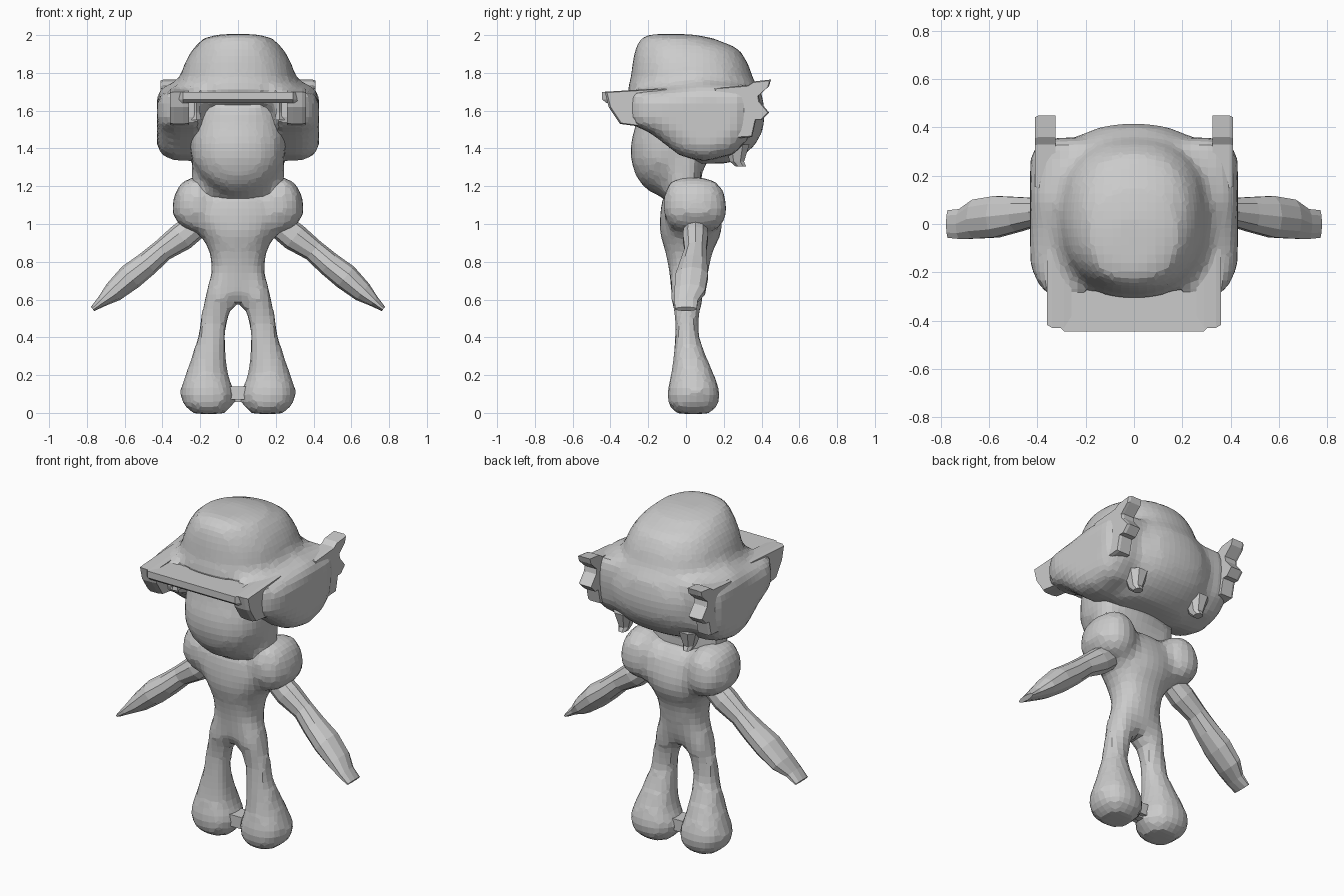
import bpy, bmesh, math
from mathutils import Vector

cube = bpy.data.objects.get("Cube")
if cube:
    bpy.data.objects.remove(cube, do_unlink=True)

grey = bpy.data.materials.new("plain grey")
grey.use_nodes = True
GREY = (0.6, 0.6, 0.6, 1)
grey.diffuse_color = GREY
grey.node_tree.nodes["Principled BSDF"].inputs["Base Color"].default_value = GREY


def loft(bm, rings):
    """Skin a list of closed rings and cap both ends."""
    loops = [[bm.verts.new(p) for p in ring] for ring in rings]
    n = len(loops[0])
    for a, b in zip(loops, loops[1:]):
        for i in range(n):
            bm.faces.new((a[i], a[(i + 1) % n], b[(i + 1) % n], b[i]))
    bm.faces.new(loops[0])
    bm.faces.new(loops[-1])


def oval(n, power=2.0):
    """Unit superellipse points."""
    pts = []
    for i in range(n):
        a = math.tau * (i + 0.5) / n
        c, s = math.cos(a), math.sin(a)
        pts.append((math.copysign(abs(c) ** (2 / power), c),
                    math.copysign(abs(s) ** (2 / power), s)))
    return pts


def stack(bm, rows, side=1, n=20, power=2.3):
    """Upright loft; each row is z, x from, x to, y from, y to."""
    loft(bm, [[(side * ((x0 + x1) / 2 + u * (x1 - x0) / 2),
                (y0 + y1) / 2 + v * (y1 - y0) / 2, z) for u, v in oval(n, power)]
              for z, x0, x1, y0, y1 in rows])


def centred(bm, rows, **kw):
    """Symmetric stack; each row is z, half width, y from, y to."""
    stack(bm, [(z, -w, w, y0, y1) for z, w, y0, y1 in rows], **kw)


def slab(bm, profile, layers, side=1, pivot=(0, 0)):
    """Side profile (y, z) lofted across x; layers are x, scale about pivot."""
    py, pz = pivot
    loft(bm, [[(side * x, py + (y - py) * k, pz + (z - pz) * k) for y, z in profile]
              for x, k in layers])


def finish(bm, name, voxel=0, mirrored=False):
    bmesh.ops.recalc_face_normals(bm, faces=bm.faces)
    mesh = bpy.data.meshes.new(name)
    bm.to_mesh(mesh)
    bm.free()
    mesh.materials.append(grey)
    ob = bpy.data.objects.new(name, mesh)
    bpy.context.collection.objects.link(ob)
    if mirrored:
        ob.modifiers.new("mirror", 'MIRROR').use_mirror_merge = False
    if voxel:
        fuse = ob.modifiers.new("fuse", 'REMESH')
        fuse.mode = 'VOXEL'
        fuse.voxel_size = voxel
        soft = ob.modifiers.new("soften", 'SMOOTH')
        soft.factor, soft.iterations = 0.5, 2
    return ob


# Torso, shoulders, legs and feet fused into one body
bm = bmesh.new()
centred(bm, [(1.2, .17, -.08, .10), (1.13, .23, -.13, .16), (1.03, .25, -.14, .19),
             (.95, .2, -.14, .19), (.85, .15, -.11, .14), (.75, .14, -.09, .12),
             (.65, .15, -.08, .1), (.58, .13, -.06, .07)])
for s in (1, -1):
    stack(bm, [(1.25, .19, .25, -.04, .1), (1.22, .14, .3, -.09, .17),
               (1.16, .1, .34, -.12, .21), (1.06, .1, .35, -.12, .22),
               (1.0, .12, .32, -.1, .2), (.96, .15, .26, -.05, .14)], s)
    stack(bm, [(.75, .01, .14, -.08, .1), (.6, .02, .18, -.08, .09),
               (.5, .05, .2, -.06, .07), (.4, .065, .215, -.06, .07),
               (.3, .065, .245, -.07, .11), (.2, .05, .28, -.08, .15),
               (.12, .02, .31, -.1, .18), (.05, .02, .3, -.1, .18),
               (-.005, .07, .24, -.06, .13)], s)
finish(bm, "body", 0.038)

# Small bar joining the feet
bm = bmesh.new()
slab(bm, [(-.02, .07), (.08, .07), (.08, .14), (-.02, .14)], [(-.06, 1), (.06, 1)])
finish(bm, "foot_bar")

# Arms: tapered limbs hanging outward; rows are x, y, z, half depth, half thickness
bm = bmesh.new()
rows = [(.2, .05, 1.01, .06, .07), (.3, .05, .93, .07, .075), (.4, .05, .86, .06, .06),
        (.48, .04, .79, .075, .065), (.57, .03, .72, .09, .07), (.66, .02, .64, .085, .055),
        (.72, .0, .59, .065, .03), (.77, .0, .55, .06, .014)]
loft(bm, [[Vector((x, y, z)) + Vector((.64 * v * t, u * d, .77 * v * t))
           for u, v in oval(10)] for x, y, z, d, t in rows])
finish(bm, "arms", mirrored=True)

# Face and neck
bm = bmesh.new()
centred(bm, [(1.155, .07, -.17, .0), (1.19, .14, -.22, .05), (1.25, .2, -.265, .07),
             (1.34, .245, -.295, .12), (1.43, .26, -.295, .2), (1.52, .26, -.27, .2),
             (1.64, .25, -.25, .2)])
centred(bm, [(1.12, .24, -.1, .08), (1.36, .25, -.1, .08)], power=4)
finish(bm, "face_and_neck", 0.038)

# Helmet dome, rounded back and bulging side shells
bm = bmesh.new()
centred(bm, [(2.005, .1, -.2, .03), (1.985, .18, -.24, .14), (1.93, .24, -.27, .28),
             (1.85, .285, -.285, .33), (1.76, .31, -.295, .36), (1.7, .34, -.32, .4),
             (1.6, .36, -.2, .42), (1.5, .35, -.15, .41), (1.42, .32, -.1, .37),
             (1.36, .27, -.05, .3), (1.32, .2, .0, .22)], n=28)
shell = [(-.3, 1.7), (-.3, 1.53), (-.2, 1.49), (-.12, 1.43), (-.03, 1.36), (.1, 1.33),
         (.25, 1.37), (.34, 1.46), (.36, 1.6), (.35, 1.73), (.1, 1.75), (-.1, 1.72)]
for s in (1, -1):
    slab(bm, shell, [(.2, 1), (.345, 1), (.39, .9), (.43, .7)], s, (.12, 1.55))
finish(bm, "helmet", 0.036)

# Flat visor slab with a bevelled front corner
bm = bmesh.new()
loft(bm, [[(-.35, -.1, z), (.35, -.1, z), (.35, -.38, z), (.29, y, z),
           (-.29, y, z), (-.35, -.38, z)] for z, y in ((1.64, -.42), (1.66, -.445), (1.7, -.445))])
finish(bm, "visor")

# Side flaps under the visor
bm = bmesh.new()
slab(bm, [(-.43, 1.7), (-.41, 1.62), (-.35, 1.53), (-.2, 1.51), (-.1, 1.52), (-.1, 1.72)],
     [(.26, .97), (.29, 1), (.34, 1), (.36, .95)], pivot=(-.2, 1.62))
finish(bm, "visor_flaps", mirrored=True)

# Small studs below the visor
bm = bmesh.new()
stack(bm, [(1.55, .19, .25, -.31, -.25), (1.59, .2, .24, -.31, -.22),
           (1.65, .2, .24, -.31, -.22)], n=6)
finish(bm, "visor_studs", mirrored=True)

# Swept back fins with two prongs
bm = bmesh.new()
slab(bm, [(.15, 1.72), (.33, 1.735), (.36, 1.755), (.45, 1.765), (.44, 1.73), (.385, 1.68),
          (.39, 1.65), (.44, 1.59), (.4, 1.55), (.37, 1.55), (.35, 1.46), (.2, 1.45)],
     [(.325, 1), (.36, 1.0), (.395, 1), (.41, .96)], pivot=(.25, 1.6))
finish(bm, "rear_fins", mirrored=True)

# Low studs under the back of the helmet
bm = bmesh.new()
stack(bm, [(1.305, .19, .24, .26, .32), (1.33, .18, .25, .23, .31),
           (1.42, .15, .28, .2, .34)], n=8)
finish(bm, "rear_studs", mirrored=True)
